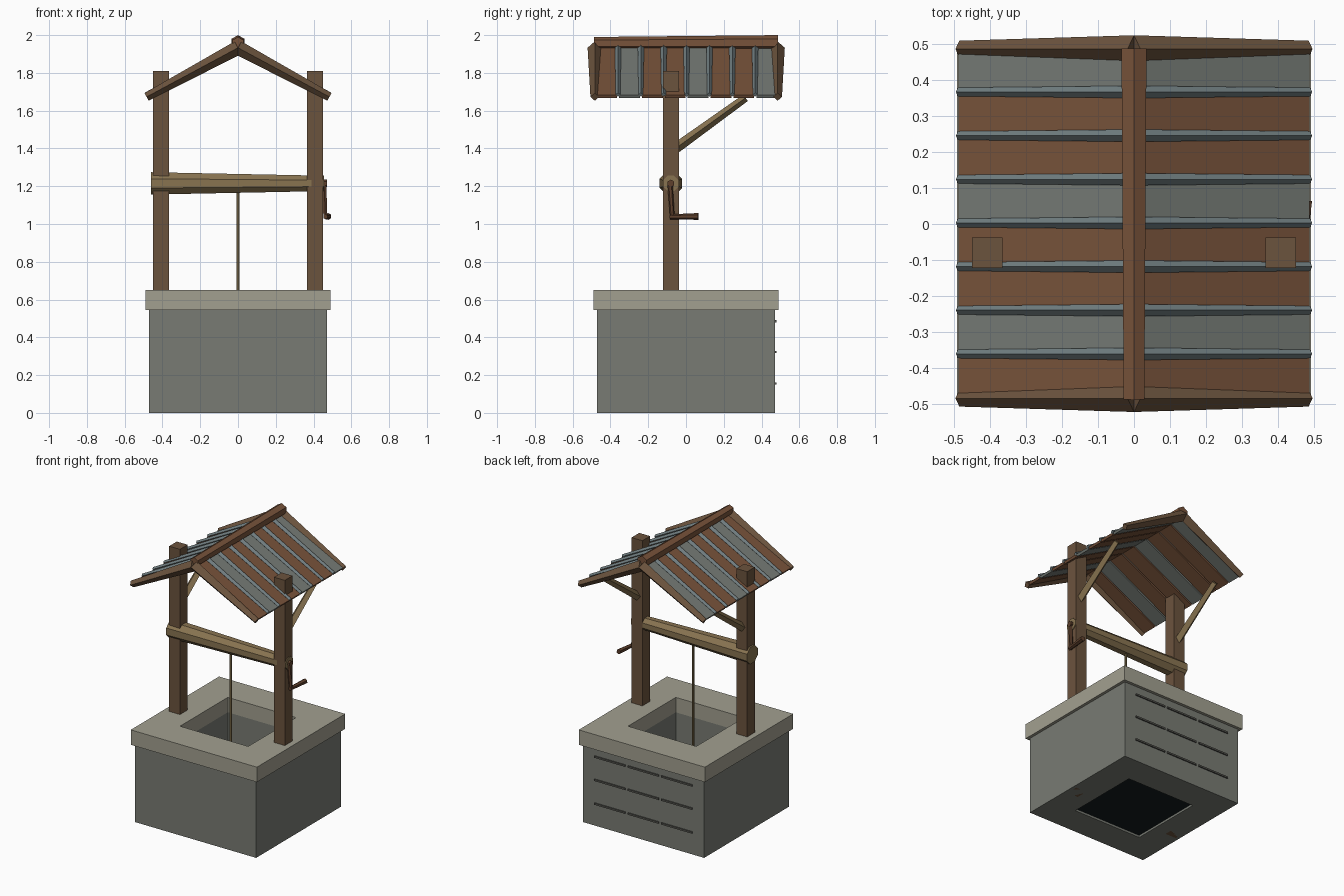
import bpy, bmesh, math
from mathutils import Vector, Matrix

if "Cube" in bpy.data.objects:
    bpy.data.objects.remove(bpy.data.objects["Cube"])


def material(name, rgb):
    m = bpy.data.materials.new(name)
    m.diffuse_color = [c ** 2.2 for c in rgb] + [1]
    m.use_nodes = True
    m.node_tree.nodes["Principled BSDF"].inputs["Base Color"].default_value = m.diffuse_color
    return m


STONE = material("stone", (.47, .48, .45))
CAP = material("cap_stone", (.63, .62, .56))
MORTAR = material("mortar", (.34, .34, .32))
WATER = material("water", (.10, .13, .14))
POST = material("post_wood", (.42, .33, .25))
LOG = material("log_wood", (.53, .45, .32))
DARK = material("dark_wood", (.37, .26, .19))
BROWN = material("brown_board", (.47, .33, .24))
GREY = material("grey_board", (.46, .48, .46))
BATTEN = material("batten_metal", (.44, .49, .50))
ROPE = material("rope", (.52, .45, .31))


def finish(name, bm, mat):
    bmesh.ops.recalc_face_normals(bm, faces=bm.faces)
    me = bpy.data.meshes.new(name)
    bm.to_mesh(me)
    bm.free()
    me.materials.append(mat)
    ob = bpy.data.objects.new(name, me)
    bpy.context.collection.objects.link(ob)
    return ob


def box(name, lo, hi, mat, rot=None):
    lo, hi = Vector(lo), Vector(hi)
    bm = bmesh.new()
    m = Matrix.Translation((lo + hi) / 2) @ (rot or Matrix()) @ Matrix.Diagonal((*(hi - lo), 1))
    bmesh.ops.create_cube(bm, size=1, matrix=m)
    return finish(name, bm, mat)


def rod(name, a, b, r1, r2, sides, mat, roll=0):
    # tapered prism from a to b, one corner pointing up unless rolled
    a, b = Vector(a), Vector(b)
    d = (b - a).normalized()
    up = Vector((0, 1, 0)) if abs(d.z) > .95 else Vector((0, 0, 1))
    side = up.cross(d).normalized()
    m = Matrix((side, d.cross(side), d)).transposed().to_4x4()
    m = Matrix.Translation((a + b) / 2) @ m @ Matrix.Rotation(roll, 4, 'Z')
    bm = bmesh.new()
    bmesh.ops.create_cone(bm, cap_ends=True, segments=sides, radius1=r1, radius2=r2,
                          depth=(b - a).length, matrix=m)
    return finish(name, bm, mat)


def square_ring(name, outer, inner, z0, z1, mat):
    bm = bmesh.new()
    profile = [(outer, z0), (outer, z1), (inner, z1), (inner, z0)]
    rings = [[bm.verts.new((sx * r, sy * r, z)) for r, z in profile]
             for sx, sy in ((-1, -1), (1, -1), (1, 1), (-1, 1))]
    for i in range(4):
        p, q = rings[i], rings[(i + 1) % 4]
        for j in range(4):
            k = (j + 1) % 4
            bm.faces.new((p[j], q[j], q[k], p[k]))
    return finish(name, bm, mat)


# Stone shaft, cap and dark bottom
square_ring("well_wall", .47, .265, 0, .545, STONE)
square_ring("well_cap", .49, .265, .545, .65, CAP)
box("well_bottom", (-.265, -.265, .015), (.265, .265, .03), WATER)

# Mortar strips on the back wall
for row, z in enumerate((.155, .322, .485)):
    for col in (-1, 0, 1):
        x = col * .26
        box(f"mortar_{row}_{col + 1}", (x - .12, .465, z - .006), (x + .12, .478, z + .006), MORTAR)

# Posts and braces
for s, label in ((-1, "left"), (1, "right")):
    x = s * .407
    box(f"{label}_post", (x - .042, -.122, 0), (x + .042, -.037, 1.81), POST)
    rod(f"{label}_brace", (x, -.07, 1.39), (x, .315, 1.668), .028, .021, 4, LOG)

# Windlass, crank and rope
rod("windlass", (-.46, -.08, 1.215), (.455, -.08, 1.215), .064, .044, 8, LOG, math.pi / 8)
rod("crank_axle", (.44, -.08, 1.215), (.47, -.08, 1.215), .02, .02, 6, DARK)
rod("crank_arm", (.455, -.085, 1.22), (.463, -.072, 1.03), .014, .012, 6, DARK)
rod("crank_handle", (.463, -.085, 1.038), (.478, .065, 1.04), .013, .018, 6, DARK)
rod("rope", (0, -.08, .3), (0, -.08, 1.2), .008, .008, 6, ROPE)

# Roof slopes: boards, battens and end rafters
RIDGE_Z, EAVE_X, EAVE_Z = 1.93, .482, 1.675
tilt = math.atan2(RIDGE_Z - EAVE_Z, EAVE_X)
length = math.hypot(RIDGE_Z - EAVE_Z, EAVE_X)
for s, label in ((-1, "left"), (1, "right")):
    rot = Matrix.Rotation(s * tilt, 4, 'Y')
    cx, cz = s * EAVE_X / 2, (RIDGE_Z + EAVE_Z) / 2
    for i in range(8):
        y = -.42 + .121 * i
        box(f"{label}_board_{i}", (cx - length / 2, y - .055, cz - .008),
            (cx + length / 2, y + .055, cz + .008), GREY if i in (1, 4, 7) else BROWN, rot)
    for i in range(7):
        y = -.36 + .121 * i
        rod(f"{label}_batten_{i}", (0, y, RIDGE_Z + .014), (s * .488, y, EAVE_Z + .010),
            .017, .012, 4, BATTEN)
    for y, end in ((-.483, "front"), (.485, "back")):
        rod(f"{label}_{end}_rafter", (0, y, RIDGE_Z + .003), (s * .484, y, EAVE_Z - .002),
            .038, .023, 4, POST)

# Ridge beam
rod("ridge_beam", (0, -.487, 1.957), (0, .487, 1.96), .033, .04, 6, BROWN)
